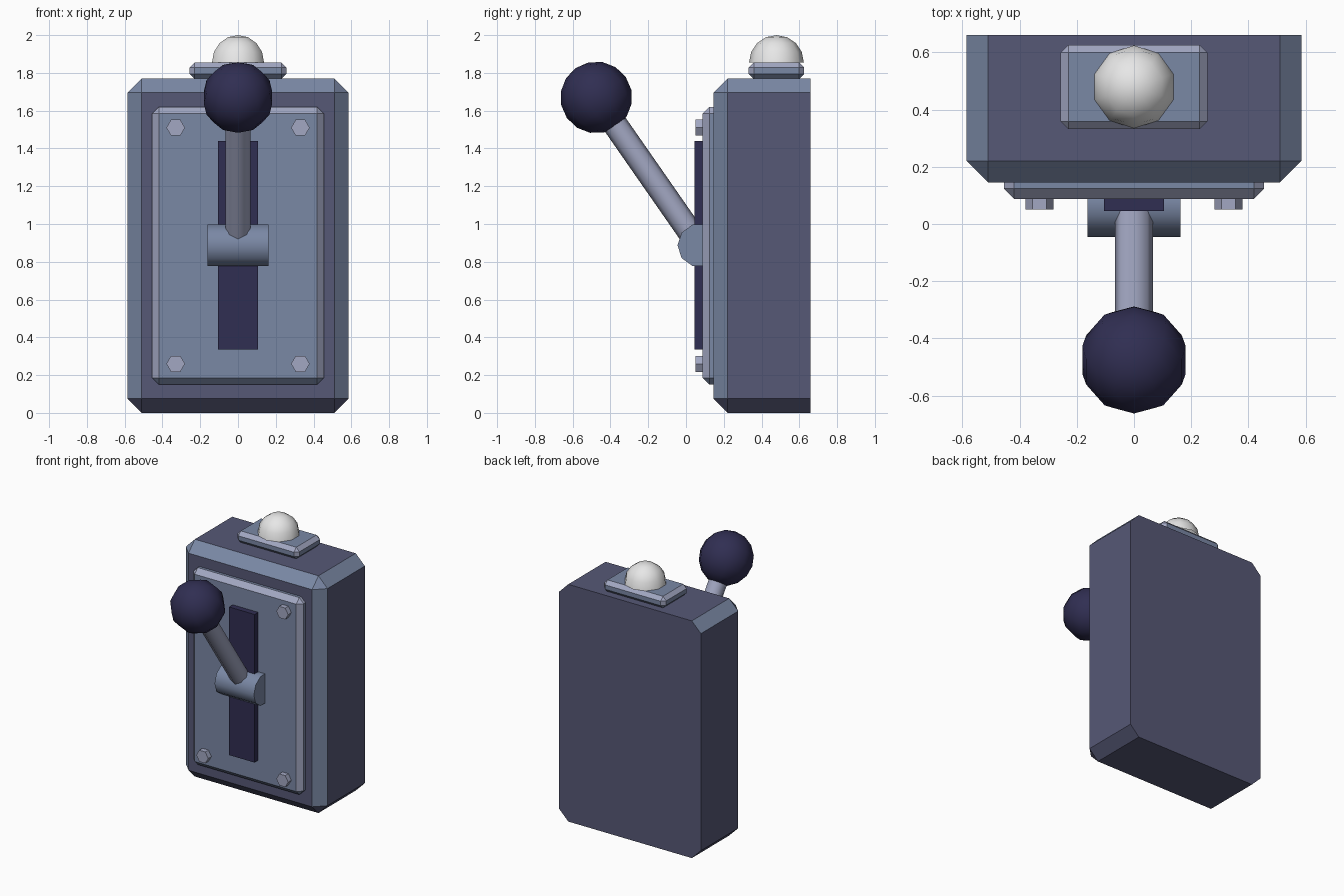
import bpy, bmesh, math
from mathutils import Matrix, Vector

if "Cube" in bpy.data.objects:
    bpy.data.objects.remove(bpy.data.objects["Cube"])


def material(name, r, g, b):
    def lin(c):
        c /= 255
        return c / 12.92 if c <= 0.04045 else ((c + 0.055) / 1.055) ** 2.4
    m = bpy.data.materials.new(name)
    m.diffuse_color = (lin(r), lin(g), lin(b), 1)
    m.use_nodes = True
    m.node_tree.nodes["Principled BSDF"].inputs["Base Color"].default_value = m.diffuse_color
    return m


BODY = material("slate purple", 86, 88, 118)
STEEL = material("steel blue", 122, 136, 165)
PALE = material("pale lavender", 162, 167, 194)
NAVY = material("dark navy", 48, 46, 82)
WHITE = material("lamp white", 236, 236, 236)


def finish(name, bm, mats, smooth=None):
    bmesh.ops.recalc_face_normals(bm, faces=bm.faces)
    me = bpy.data.meshes.new(name)
    bm.to_mesh(me)
    bm.free()
    for m in mats:
        me.materials.append(m)
    ob = bpy.data.objects.new(name, me)
    bpy.context.collection.objects.link(ob)
    if smooth:
        bpy.ops.object.select_all(action='DESELECT')
        ob.select_set(True)
        bpy.context.view_layer.objects.active = ob
        bpy.ops.object.shade_smooth_by_angle(angle=math.radians(smooth))
    return ob


def box(name, lo, hi, mats, bevel=0, sharp_back=True):
    """Box with chamfered edges; chamfers not facing down take the second colour."""
    lo, hi = Vector(lo), Vector(hi)
    bm = bmesh.new()
    bmesh.ops.create_cube(bm, size=1, matrix=Matrix.Translation((lo + hi) / 2)
                          @ Matrix.Diagonal((*(hi - lo), 1)))
    if bevel:
        edges = [e for e in bm.edges if not sharp_back
                 or min(v.co.y for v in e.verts) < hi.y - 1e-4]
        bmesh.ops.bevel(bm, geom=edges, offset=bevel, segments=1,
                        affect='EDGES', profile=0.5)
        bmesh.ops.recalc_face_normals(bm, faces=bm.faces)
        for f in bm.faces:
            slanted = max(abs(c) for c in f.normal) < 0.95
            f.material_index = int(slanted and f.normal.z > -0.1)
    return finish(name, bm, mats)


def rod(name, a, b, r, sides, mat, spin=0, smooth=None):
    a, b = Vector(a), Vector(b)
    bm = bmesh.new()
    rot = (b - a).to_track_quat('Z', 'Y').to_matrix().to_4x4()
    bmesh.ops.create_cone(bm, cap_ends=True, segments=sides, radius1=r, radius2=r,
                          depth=(b - a).length,
                          matrix=Matrix.Translation((a + b) / 2) @ rot
                          @ Matrix.Rotation(spin, 4, 'Z'))
    return finish(name, bm, [mat], smooth)


# Housing, front plate and lever slot
box("housing", (-0.585, 0.145, 0), (0.585, 0.66, 1.77), [BODY, STEEL], 0.075)
box("front_plate", (-0.455, 0.088, 0.15), (0.455, 0.15, 1.62), [STEEL, PALE], 0.036)
box("lever_slot", (-0.105, 0.045, 0.335), (0.105, 0.10, 1.44), [NAVY])

# Hex bolts in the plate corners
for x in (-0.33, 0.33):
    for z in (0.26, 1.51):
        bm_name = "bolt_" + ("left" if x < 0 else "right") + ("_lower" if z < 1 else "_upper")
        bolt = rod(bm_name, (x, 0.10, z), (x, 0.05, z), 0.049, 6, PALE)
        # Points of the hexagon lie left and right
        if max(abs(v.co.x - x) for v in bolt.data.vertices) < 0.048:
            bolt.data.transform(Matrix.Translation((x, 0, z))
                                @ Matrix.Rotation(math.radians(30), 4, 'Y')
                                @ Matrix.Translation((-x, 0, -z)))

# Pivot barrel across the slot, with one edge facing straight forward
bm = bmesh.new()
bmesh.ops.create_cone(bm, cap_ends=True, segments=10, radius1=0.115, radius2=0.115,
                      depth=0.324)
bmesh.ops.rotate(bm, verts=bm.verts, matrix=Matrix.Rotation(math.radians(90), 3, 'Y'))
far = min(v.co.y for v in bm.verts)
if far > -0.1149:
    bmesh.ops.rotate(bm, verts=bm.verts, matrix=Matrix.Rotation(math.radians(18), 3, 'X'))
bmesh.ops.translate(bm, verts=bm.verts, vec=(0, 0.07, 0.887))
finish("pivot_barrel", bm, [STEEL], 40)

# Lever arm and ball knob
pivot, knob = Vector((0, 0.07, 0.887)), Vector((0, -0.475, 1.67))
rod("lever_arm", pivot, knob, 0.066, 8, PALE, smooth=50)
bm = bmesh.new()
tilt = (knob - pivot).to_track_quat('Z', 'Y').to_matrix().to_4x4()
bmesh.ops.create_uvsphere(bm, u_segments=10, v_segments=8, radius=0.19,
                          matrix=Matrix.Translation(knob) @ tilt)
finish("lever_knob", bm, [NAVY], 60)

# Lamp base and dome
box("lamp_base", (-0.256, 0.332, 1.768), (0.256, 0.626, 1.855), [STEEL, PALE], 0.027, False)
bm = bmesh.new()
bmesh.ops.create_uvsphere(bm, u_segments=10, v_segments=8, radius=0.145)
bmesh.ops.delete(bm, geom=[v for v in bm.verts if v.co.z < -0.01], context='VERTS')
bmesh.ops.translate(bm, verts=bm.verts, vec=(0, 0.479, 1.855))
finish("lamp_dome", bm, [WHITE], 60)
